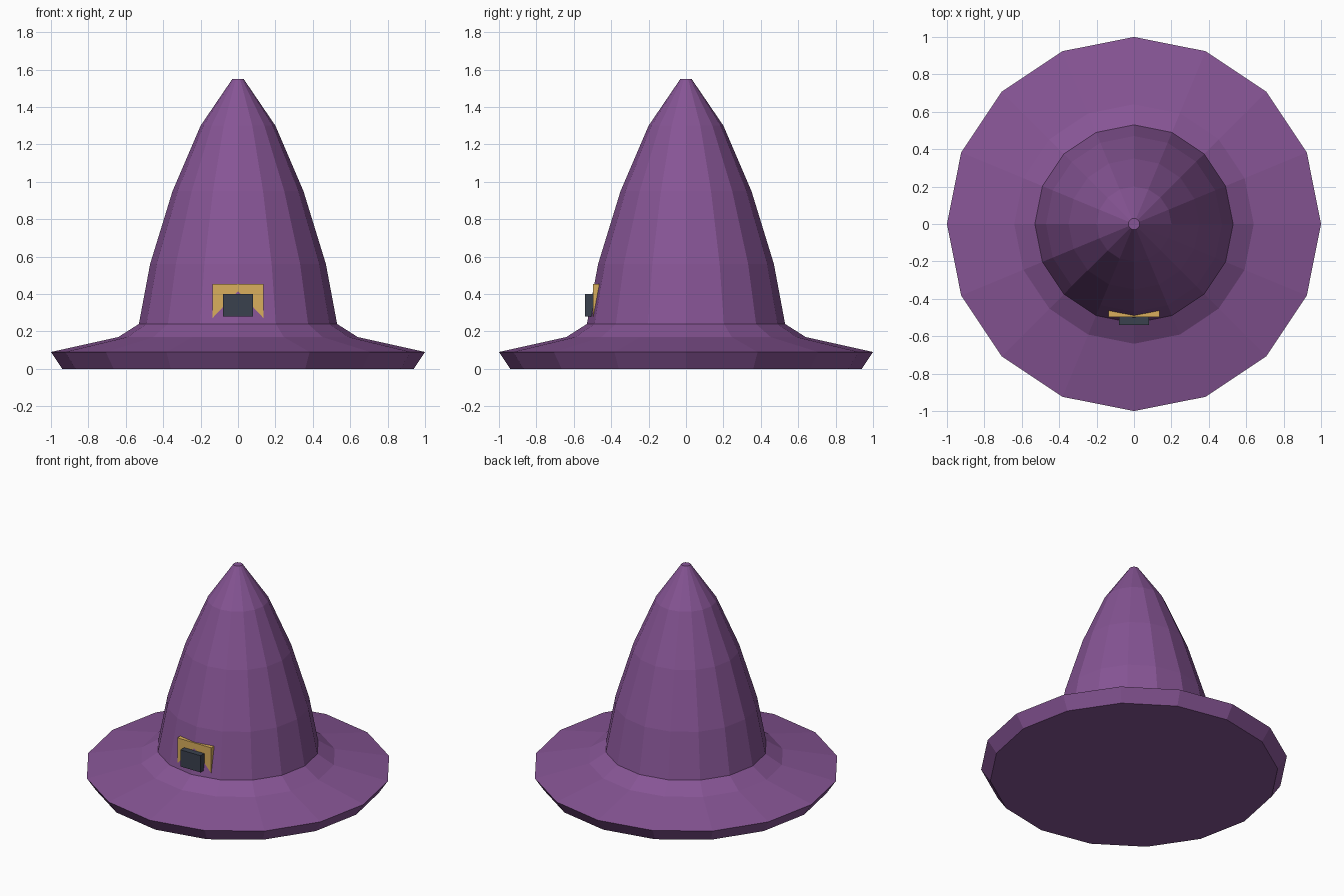
import bpy, bmesh
from math import cos, sin, tau

if "Cube" in bpy.data.objects:
    bpy.data.objects.remove(bpy.data.objects["Cube"])

SIDES = 16


def material(name, rgb):
    mat = bpy.data.materials.new(name)
    mat.diffuse_color = (*rgb, 1)
    mat.use_nodes = True
    mat.node_tree.nodes["Principled BSDF"].inputs["Base Color"].default_value = mat.diffuse_color
    return mat


def add_object(name, bm, mat):
    bmesh.ops.recalc_face_normals(bm, faces=bm.faces[:])
    mesh = bpy.data.meshes.new(name)
    bm.to_mesh(mesh)
    bm.free()
    mesh.materials.append(mat)
    obj = bpy.data.objects.new(name, mesh)
    bpy.context.collection.objects.link(obj)
    return obj


def lathe(name, profile, mat):
    bm = bmesh.new()
    rings = [[bm.verts.new((r * cos(tau * i / SIDES), r * sin(tau * i / SIDES), z))
              for i in range(SIDES)] for r, z in profile]
    for low, high in zip(rings, rings[1:]):
        for i in range(SIDES):
            j = (i + 1) % SIDES
            bm.faces.new((low[i], low[j], high[j], high[i]))
    bm.faces.new(rings[0])
    bm.faces.new(rings[-1])
    return add_object(name, bm, mat)


def box(name, low, high, mat):
    bm = bmesh.new()
    bmesh.ops.create_cube(bm, size=1)
    for v in bm.verts:
        v.co = [(a + b) / 2 + c * (b - a) for a, b, c in zip(low, high, v.co)]
    return add_object(name, bm, mat)


purple = material("purple_felt", (0.24, 0.09, 0.30))
gold = material("gold", (0.70, 0.43, 0.11))
slate = material("slate", (0.042, 0.053, 0.076))

# Brim and pointed crown in one turned profile
lathe("hat", [(0.94, 0), (1.0, 0.09), (0.64, 0.17), (0.53, 0.24), (0.47, 0.56),
              (0.35, 0.95), (0.20, 1.30), (0.03, 1.55)], purple)

# Buckle plate sunk into the crown, with a dark centre block
box("buckle_plate", (-0.135, -0.497, 0.225), (0.135, -0.44, 0.455), gold)
box("buckle_centre", (-0.08, -0.54, 0.28), (0.08, -0.48, 0.40), slate)
